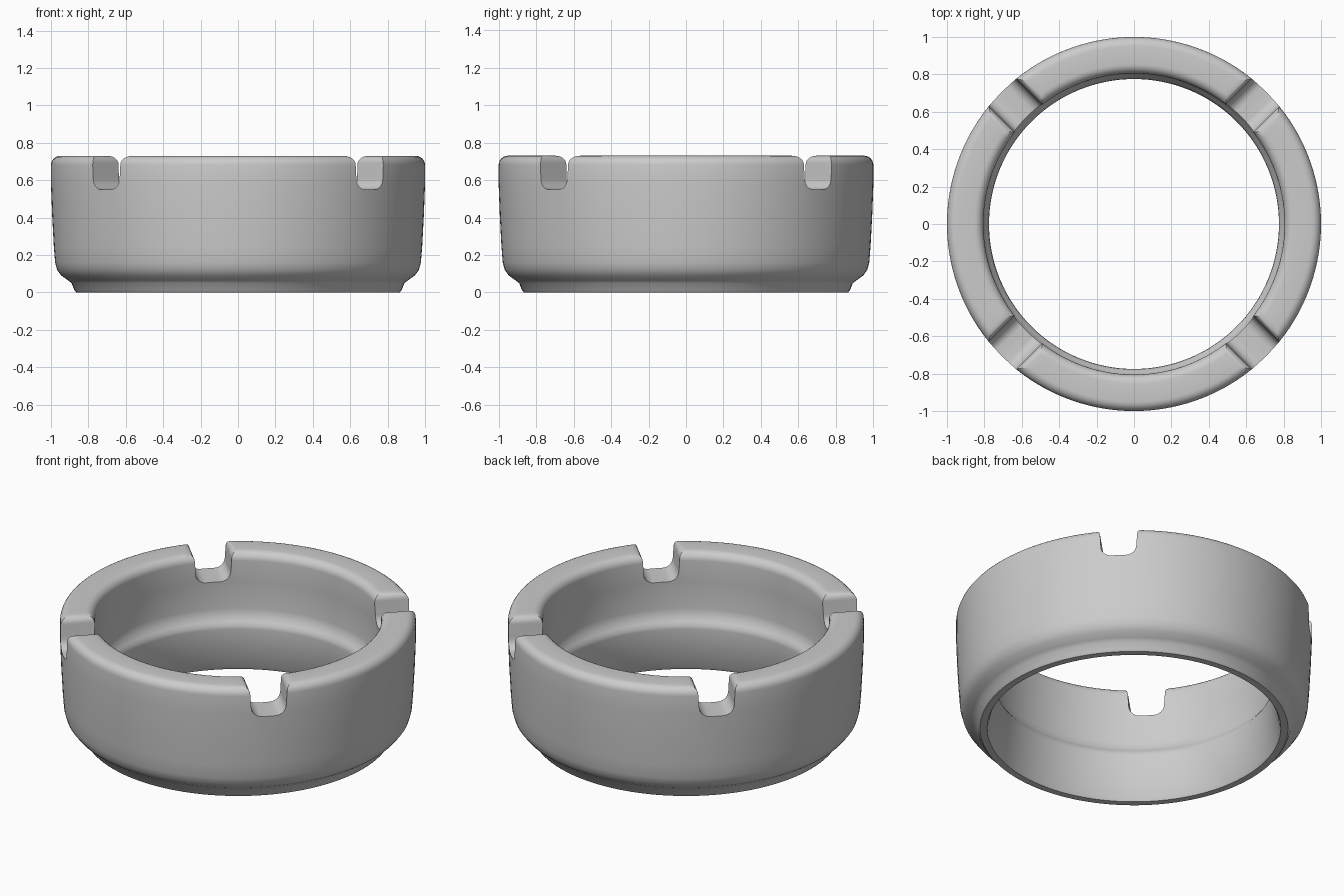
import bpy
import bmesh
import math
from mathutils import Matrix, Vector

cube = bpy.data.objects.get("Cube")
if cube:
    bpy.data.objects.remove(cube)

SEGMENTS = 128
HEIGHT = 0.73


def make_material(name, colour):
    mat = bpy.data.materials.new(name)
    mat.use_nodes = True
    mat.diffuse_color = colour
    mat.node_tree.nodes["Principled BSDF"].inputs["Base Color"].default_value = colour
    return mat


def make_object(name, bm):
    bmesh.ops.recalc_face_normals(bm, faces=bm.faces)
    mesh = bpy.data.meshes.new(name)
    bm.to_mesh(mesh)
    bm.free()
    obj = bpy.data.objects.new(name, mesh)
    bpy.context.collection.objects.link(obj)
    return obj


def lathe(name, profile):
    """Revolve a closed (radius, height) profile around z."""
    bm = bmesh.new()
    rings = []
    for i in range(SEGMENTS):
        a = math.tau * i / SEGMENTS
        rings.append([bm.verts.new((r * math.cos(a), r * math.sin(a), z)) for r, z in profile])
    n = len(profile)
    for i in range(SEGMENTS):
        a, b = rings[i], rings[(i + 1) % SEGMENTS]
        for j in range(n):
            k = (j + 1) % n
            bm.faces.new((a[j], b[j], b[k], a[k]))
    return make_object(name, bm)


def arc(cx, cz, radius, start, end, steps=6):
    """Points on a circular arc, angles in degrees."""
    angles = [math.radians(start + (end - start) * i / steps) for i in range(steps + 1)]
    return [(cx + radius * math.cos(a), cz + radius * math.sin(a)) for a in angles]


# Ring wall: foot, rounded shoulder, rounded rim, inner ledge, flared underside
outer = [(0.865, 0), (0.875, 0.012), (0.89, 0.05), (0.91, 0.065), (0.945, 0.09),
         (0.967, 0.12), (0.978, 0.16), (0.985, 0.25), (0.994, 0.42), (1.0, 0.58)]
rim = arc(0.95, HEIGHT - 0.05, 0.05, 0, 90) + arc(0.855, HEIGHT - 0.05, 0.05, 90, 180)
inner = [(0.81, 0.55), (0.815, 0.38), (0.808, 0.335), (0.79, 0.31),
         (0.778, 0.29), (0.775, 0.27), (0.79, 0.15), (0.815, 0.02), (0.825, 0)]
ring = lathe("ring_body", outer + rim + inner)

# Notch cutters: U-shaped with softened top edges, one on each diagonal
right_half = (arc(0.04, 0.61, 0.06, -90, 0) + arc(0.145, HEIGHT - 0.04, 0.04, 180, 90)
              + [(0.145, 0.9)])
section = right_half + [(-x, z) for x, z in reversed(right_half)]
bm = bmesh.new()
for quarter in range(4):
    turn = Matrix.Rotation(math.radians(45 + 90 * quarter), 3, "Z")
    near, far = [[bm.verts.new(turn @ Vector((d, x, z))) for x, z in section]
                 for d in (0.5, 1.2)]
    bm.faces.new(near)
    bm.faces.new(far)
    for j in range(len(section)):
        k = (j + 1) % len(section)
        bm.faces.new((near[j], near[k], far[k], far[j]))
cutter = make_object("notch_cutter", bm)
cutter.hide_render = True

cut = ring.modifiers.new("notches", "BOOLEAN")
cut.operation = "DIFFERENCE"
cut.solver = "EXACT"
cut.object = cutter
bpy.ops.object.select_all(action="DESELECT")
bpy.context.view_layer.objects.active = ring
ring.select_set(True)
bpy.ops.object.modifier_apply(modifier=cut.name)
bpy.data.objects.remove(cutter)

# Smooth grey finish
ring.data.materials.clear()
ring.data.materials.append(make_material("plain_grey", (0.6, 0.6, 0.6, 1)))
bpy.ops.object.shade_smooth_by_angle(angle=math.radians(40))
